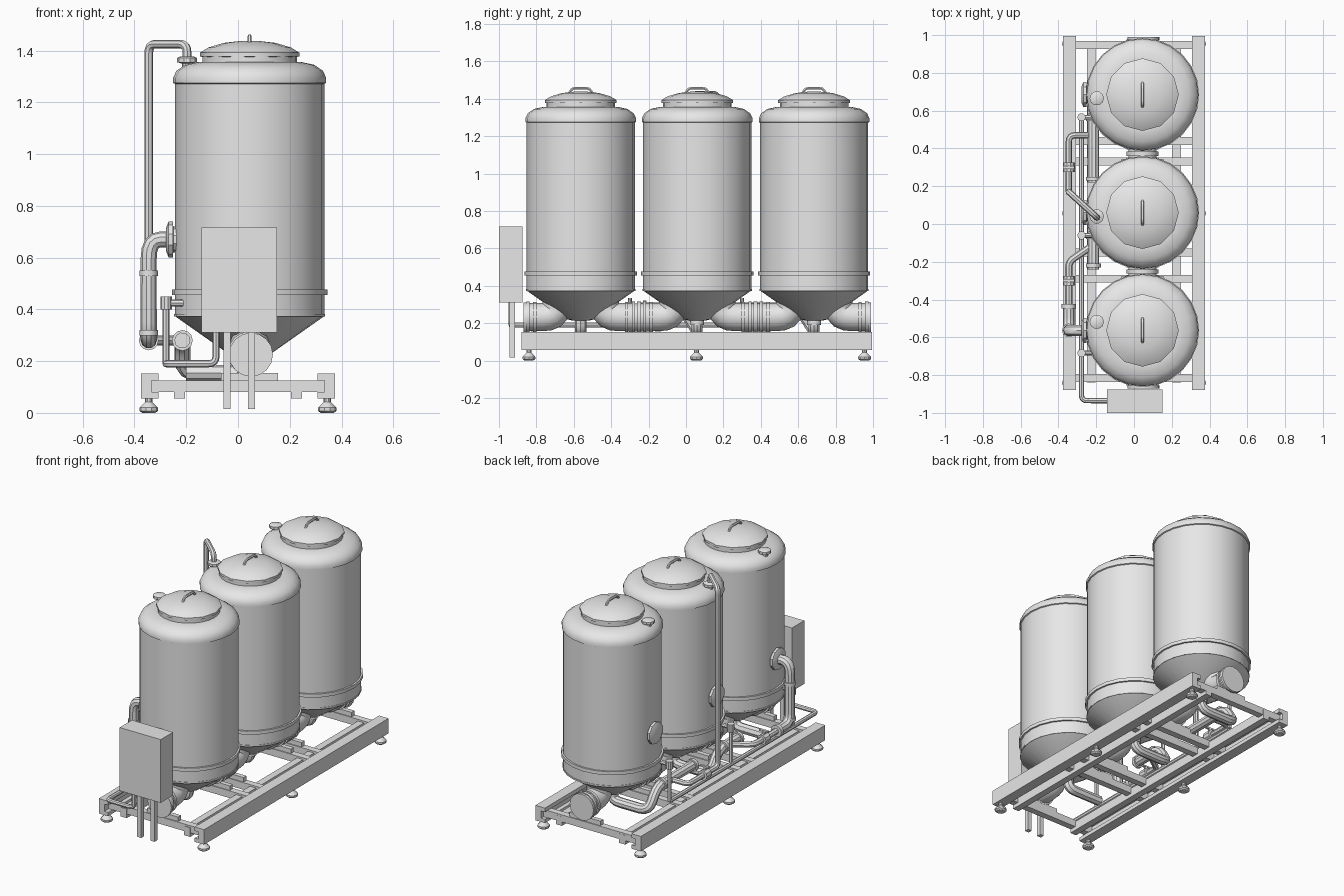
import bpy, bmesh
from math import pi, cos, sin, radians
from mathutils import Vector, Matrix

if "Cube" in bpy.data.objects:
    bpy.data.objects.remove(bpy.data.objects["Cube"])

steel = bpy.data.materials.new("light_grey_steel")
steel.use_nodes = True
GREY = (0.8, 0.8, 0.8, 1)
steel.diffuse_color = GREY
steel.node_tree.nodes["Principled BSDF"].inputs["Base Color"].default_value = GREY


def add(name, mesh, smooth=True):
    """Link a mesh as a named part, smooth with sharp edges kept."""
    obj = bpy.data.objects.new(name, mesh)
    bpy.context.collection.objects.link(obj)
    mesh.materials.clear()
    mesh.materials.append(steel)
    if smooth:
        bpy.ops.object.select_all(action="DESELECT")
        obj.select_set(True)
        bpy.context.view_layer.objects.active = obj
        bpy.ops.object.shade_smooth_by_angle(angle=radians(35))
    return obj


def box(name, x, y, z):
    """Box from (min, max) ranges."""
    bm = bmesh.new()
    bmesh.ops.create_cube(bm, size=1)
    for v in bm.verts:
        v.co = [r[0] if c < 0 else r[1] for c, r in zip(v.co, (x, y, z))]
    mesh = bpy.data.meshes.new(name)
    bm.to_mesh(mesh)
    bm.free()
    return add(name, mesh, False)


def lathe(name, profile, at, sides=24, axis=(0, 0, 1)):
    """Revolve (radius, height) points about an axis through a point."""
    bm = bmesh.new()
    rings = [[bm.verts.new((r * cos(2 * pi * i / sides), r * sin(2 * pi * i / sides), h))
              for i in range(sides)] for r, h in profile]
    for a, b in zip(rings, rings[1:]):
        for i in range(sides):
            j = (i + 1) % sides
            bm.faces.new((a[i], a[j], b[j], b[i]))
    bm.faces.new(rings[0][::-1])
    bm.faces.new(rings[-1])
    turn = Vector((0, 0, 1)).rotation_difference(Vector(axis)).to_matrix().to_4x4()
    bm.transform(Matrix.Translation(at) @ turn)
    bmesh.ops.recalc_face_normals(bm, faces=bm.faces)
    mesh = bpy.data.meshes.new(name)
    bm.to_mesh(mesh)
    bm.free()
    return add(name, mesh)


def disc(name, at, r, thick, axis, sides=16):
    return lathe(name, [(r, -thick / 2), (r, thick / 2)], at, sides, axis)


def pipe(name, points, r, bend=0.05, res=2):
    """Round tube along a path with rounded corners."""
    pts = [Vector(p) for p in points]
    path = [pts[0]]
    for a, b, c in zip(pts, pts[1:], pts[2:]):
        p = b + (a - b).normalized() * min(bend, (a - b).length * 0.49)
        q = b + (c - b).normalized() * min(bend, (c - b).length * 0.49)
        path += [p * (1 - t) ** 2 + b * 2 * t * (1 - t) + q * t * t
                 for t in (0, 0.25, 0.5, 0.75, 1)]
    path.append(pts[-1])
    curve = bpy.data.curves.new(name + "_path", "CURVE")
    curve.dimensions = "3D"
    curve.bevel_depth, curve.bevel_resolution = r, res
    curve.use_fill_caps = True
    spline = curve.splines.new("POLY")
    spline.points.add(len(path) - 1)
    for sp, co in zip(spline.points, path):
        sp.co = (*co, 1)
    temp = bpy.data.objects.new(name + "_path", curve)
    bpy.context.collection.objects.link(temp)
    graph = bpy.context.evaluated_depsgraph_get()
    mesh = bpy.data.meshes.new_from_object(temp.evaluated_get(graph))
    bpy.data.objects.remove(temp)
    return add(name, mesh)


X = 0.045
TANKS = (-0.563, 0.06, 0.685)
TANK = [(0.05, 0.215), (0.07, 0.22), (0.289, 0.374), (0.289, 1.272), (0.296, 1.275),
        (0.296, 1.295), (0.283, 1.322), (0.25, 1.345), (0.2, 1.356), (0.183, 1.356),
        (0.183, 1.38)]
LID = [(0.18, 1.375), (0.192, 1.378), (0.192, 1.392), (0.16, 1.412), (0.1, 1.43), (0.03, 1.438)]

# Tanks with lids, handles, bands and side ports
for n, y in enumerate(TANKS, 1):
    lathe(f"tank_{n}", TANK, (X, y, 0))
    lathe(f"lid_{n}", LID, (X, y, 0), 12)
    disc(f"lower_band_{n}", (X, y, 0.466), 0.3, 0.022, (0, 0, 1), 24)
    disc(f"cone_band_{n}", (X, y, 0.378), 0.292, 0.01, (0, 0, 1), 24)
    pipe(f"lid_handle_{n}", [(X, y - 0.065, 1.425), (X, y - 0.045, 1.456),
                             (X, y + 0.045, 1.456), (X, y + 0.065, 1.425)], 0.008, 0.015, 1)
    # Small top fitting
    lathe(f"top_fitting_{n}", [(0.02, 1.31), (0.02, 1.35), (0.038, 1.355), (0.038, 1.372),
                               (0.025, 1.378)], (-0.197, y - 0.02 if n > 1 else y + 0.045, 0), 10)
    # Side port
    lathe(f"side_port_{n}", [(0.05, -0.03), (0.05, 0.01), (0.07, 0.012), (0.07, 0.028),
                             (0.045, 0.038)], (-0.24, y, 0.67), 10, (-1, 0, 0))
    # Large elbows leaving the cone to both ends
    for s, end in ((-1, "front"), (1, "back")):
        pipe(f"{end}_elbow_{n}", [(X, y + s * 0.13, 0.33), (X, y + s * 0.13, 0.232),
                                  (X, y + s * 0.28, 0.232)], 0.075, 0.1, 4)
        for d, r in ((0.245, 0.083), (0.282, 0.085)):
            disc(f"{end}_flange_{n}", (X, y + s * d, 0.23), r, 0.018, (0, 1, 0))
    # Level pipe down to the conduit
    ly = y - 0.12
    pipe(f"level_pipe_{n}", [(-0.2, ly, 0.425), (-0.278, ly, 0.425), (-0.278, ly, 0.19)],
         0.013, 0.025)
    disc(f"level_collar_{n}", (-0.278, ly, 0.425), 0.022, 0.05, (0, 0, 1), 10)

# Couplings between tanks and end plates
for y in (-0.252, 0.372):
    pipe("coupling", [(X, y - 0.06, 0.23), (X, y + 0.06, 0.23)], 0.075, res=4)
    disc("coupling_ring", (X, y, 0.23), 0.085, 0.022, (0, 1, 0))
for y in (-0.862, 0.982):
    disc("end_plate", (X + 0.005, y, 0.225), 0.085, 0.016, (0, 1, 0))

# Channel side rails with flanges facing inward
Y0, Y1 = -0.88, 0.995
for s, side in ((-1, "right"), (1, "left")):
    for part, inner, z in (("web", 0.335, (0.056, 0.152)), ("top_flange", 0.308, (0.126, 0.152)),
                           ("bottom_flange", 0.308, (0.056, 0.08))):
        x0 = 0.375 if part == "web" else 0.34
        box(f"{side}_rail_{part}", sorted((s * inner, s * x0)), (Y0, Y1), z)
    xm = s * 0.226
    box(f"{side}_inner_beam", (xm - 0.022, xm + 0.022), (-0.84, 0.97), (0.056, 0.115))
    # Levelling feet
    for y in (-0.84, 0.056, 0.955):
        lathe(f"{side}_foot", [(0.025, 0), (0.036, 0.008), (0.036, 0.02), (0.014, 0.042),
                               (0.014, 0.06)], (s * 0.345, y, 0), 10)

# Crossbars and pipe saddles
for y in (-0.815, -0.29, -0.15, 0.33, 0.44, 0.948):
    box("crossbar", (-0.336, 0.336), (y - 0.021, y + 0.021), (0.08, 0.126))
    box("saddle", (X - 0.11, X + 0.11), (y - 0.015, y + 0.015), (0.12, 0.155))

# Control cabinet with legs and conduit
box("control_cabinet", (-0.142, 0.15), (-1, -0.875), (0.31, 0.717))
for x in (-0.043, 0.052):
    box("cabinet_leg", (x - 0.014, x + 0.014), (-0.943, -0.915), (0.015, 0.32))
pipe("conduit", [(-0.085, -0.935, 0.32), (-0.085, -0.935, 0.19), (-0.278, -0.935, 0.19),
                 (-0.278, 0.56, 0.19)], 0.014, 0.03)

# Drain pipes sweeping out from under the tanks
for n, (y, end) in enumerate(((TANKS[1], -0.24), (TANKS[2], 0.22)), 2):
    pipe(f"drain_{n}", [(X, y, 0.24), (X, y, 0.155), (-0.215, y, 0.155), (-0.215, y - 0.08, 0.28),
                        (-0.215, end, 0.28)], 0.031, 0.06, 3)
    for fy in (y - 0.13, end + 0.02):
        disc(f"drain_flange_{n}", (-0.215, fy, 0.28), 0.04, 0.02, (0, 1, 0), 12)
    disc(f"drain_collar_{n}", (X, y, 0.205), 0.037, 0.03, (0, 0, 1), 12)
pipe("drain_1", [(X, TANKS[0], 0.24), (X, TANKS[0], 0.155), (-0.2, TANKS[0], 0.155)], 0.031, 0.05)

# Transfer line from the back tank up to the middle tank
pipe("tall_transfer_pipe", [(-0.215, 0.47, 0.28), (-0.345, 0.47, 0.28), (-0.345, 0.17, 0.28),
                            (-0.345, 0.17, 1.425), (-0.197, 0.035, 1.425),
                            (-0.197, 0.035, 1.36)], 0.017, 0.035)
# Transfer line from the middle tank up to the front tank
pipe("low_transfer_pipe", [(-0.2, -0.1, 0.28), (-0.345, -0.2, 0.28), (-0.345, -0.45, 0.28)],
     0.019, 0.03)
yf = TANKS[0]
pipe("front_riser", [(-0.345, -0.43, 0.28), (-0.345, yf, 0.28), (-0.345, yf, 0.67),
                     (-0.25, yf, 0.67)], 0.031, 0.07, 3)
for z in (0.31, 0.54):
    disc("riser_collar", (-0.345, yf, z), 0.036, 0.02, (0, 0, 1), 12)
disc("riser_flange", (-0.345, -0.435, 0.28), 0.038, 0.025, (0, 1, 0), 12)

# Valves with lever handles
for y in (-0.3, 0.3):
    disc("valve_body", (-0.345, y, 0.28), 0.032, 0.05, (0, 1, 0), 10)
    disc("valve_stem", (-0.345, y, 0.31), 0.01, 0.05, (0, 0, 1), 8)
    box("valve_lever", (-0.375, -0.315), (y - 0.008, y + 0.008), (0.325, 0.335))
